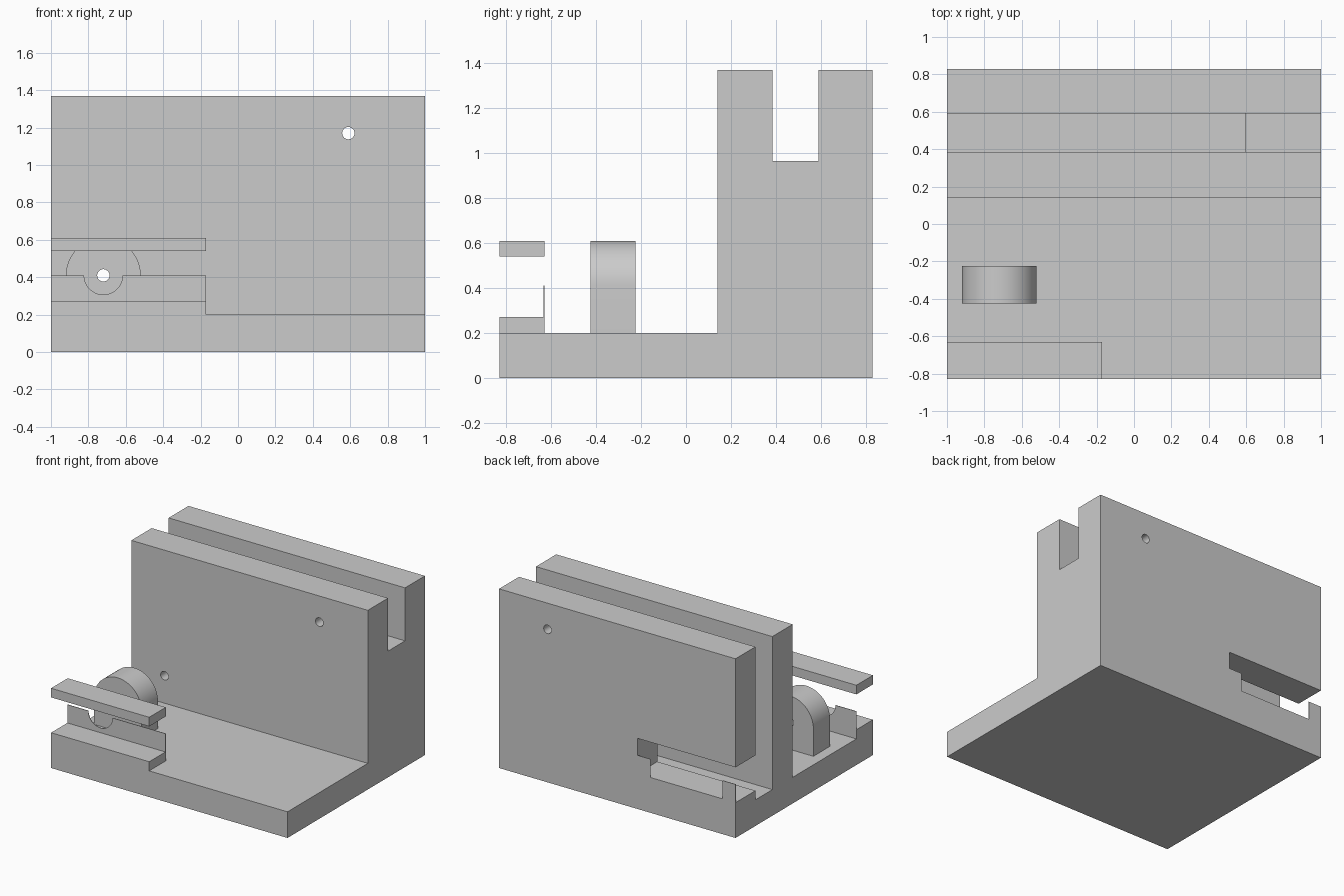
import bpy, math

cube = bpy.data.objects.get("Cube")
if cube:
    bpy.data.objects.remove(cube, do_unlink=True)

grey = bpy.data.materials.new("plain_grey")
grey.use_nodes = True
GREY = (0.6, 0.6, 0.6, 1)
grey.diffuse_color = GREY
grey.node_tree.nodes["Principled BSDF"].inputs["Base Color"].default_value = GREY


def prism(name, outline, start, end, axis="y"):
    """Extrude an outline along y (outline in x, z) or along x (outline in y, z)."""
    def place(p, t):
        return (p[0], t, p[1]) if axis == "y" else (t, p[0], p[1])
    n = len(outline)
    verts = [place(p, t) for t in (start, end) for p in outline]
    faces = [tuple(range(n)), tuple(reversed(range(n, 2 * n)))]
    faces += [(i, i + n, (i + 1) % n + n, (i + 1) % n) for i in range(n)]
    # keep normals outward whichever way the outline runs
    area = sum(outline[i][0] * outline[(i + 1) % n][1]
               - outline[(i + 1) % n][0] * outline[i][1] for i in range(n))
    if (area > 0) != (axis == "y"):
        faces = [f[::-1] for f in faces]
    mesh = bpy.data.meshes.new(name)
    mesh.from_pydata(verts, [], faces)
    mesh.materials.append(grey)
    obj = bpy.data.objects.new(name, mesh)
    bpy.context.collection.objects.link(obj)
    return obj


def box(name, x0, x1, y0, y1, z0, z1):
    return prism(name, [(x0, z0), (x1, z0), (x1, z1), (x0, z1)], y0, y1)


def arc(cx, cz, r, a0, a1, steps):
    return [(cx + r * math.cos(math.radians(a0 + (a1 - a0) * i / steps)),
             cz + r * math.sin(math.radians(a0 + (a1 - a0) * i / steps)))
            for i in range(steps + 1)]


def activate(obj):
    bpy.ops.object.select_all(action="DESELECT")
    obj.select_set(True)
    bpy.context.view_layer.objects.active = obj


def cut(obj, cutter):
    cutter.hide_render = True
    activate(obj)
    mod = obj.modifiers.new("cut", "BOOLEAN")
    mod.operation, mod.solver, mod.object = "DIFFERENCE", "EXACT", cutter
    bpy.ops.object.modifier_apply(modifier=mod.name)
    bpy.data.objects.remove(cutter, do_unlink=True)


def drill(obj, x, z, y0, y1):
    cut(obj, prism("drill", arc(x, z, 0.033, 0, 345, 23), y0, y1))


BACK, TOP, BASE = 0.83, 1.37, 0.2
LEDGE, MID, UNDER = 0.27, 0.41, 0.54
SLOT0, SLOT1 = 0.385, 0.59
END = -0.17
AXLE = -0.72

# base and slotted wall, one L-shaped body
body = prism("base_and_wall", [
    (-BACK, 0), (BACK, 0), (BACK, TOP), (SLOT1, TOP), (SLOT1, 0.965),
    (SLOT0, 0.965), (SLOT0, TOP), (0.14, TOP), (0.14, BASE), (-BACK, BASE)],
    -1, 1, axis="x")
# deep part of the slot, then the rear window
cut(body, box("deep_slot", -1.1, 0.595, SLOT0, SLOT1, BASE, 1.5))
cut(body, box("rear_window", -1.1, END, 0.5, 0.9, LEDGE, UNDER))
# axle hole and upper pin hole
drill(body, AXLE, MID, 0.1, 0.45)
drill(body, 0.59, 1.17, 0.1, 0.9)

# front rails
box("lower_front_rail", -1, END, -BACK, -0.63, BASE, LEDGE)
box("upper_front_rail", -1, END, -BACK, -0.63, UNDER, 0.61)

# thin front plate with a half-round notch
prism("notched_plate", [(-1, LEDGE), (END, LEDGE), (END, MID)]
      + arc(AXLE, MID, 0.103, 0, -180, 20) + [(-1, MID)], -0.634, -0.63)

# thin posts at the rear window
for side, x0, x1 in (("right", -1, -0.89), ("left", -0.28, END)):
    box("rear_post_" + side, x0, x1, BACK - 0.004, BACK, LEDGE, MID)

# round-topped axle support
support = prism("axle_support", [(AXLE - 0.2, BASE), (AXLE + 0.2, BASE)]
                + arc(AXLE, MID, 0.2, 0, 180, 32), -0.425, -0.225)
drill(support, AXLE, MID, -0.5, -0.1)

for obj in (body, support):
    activate(obj)
    bpy.ops.object.shade_smooth_by_angle(angle=math.radians(30))
